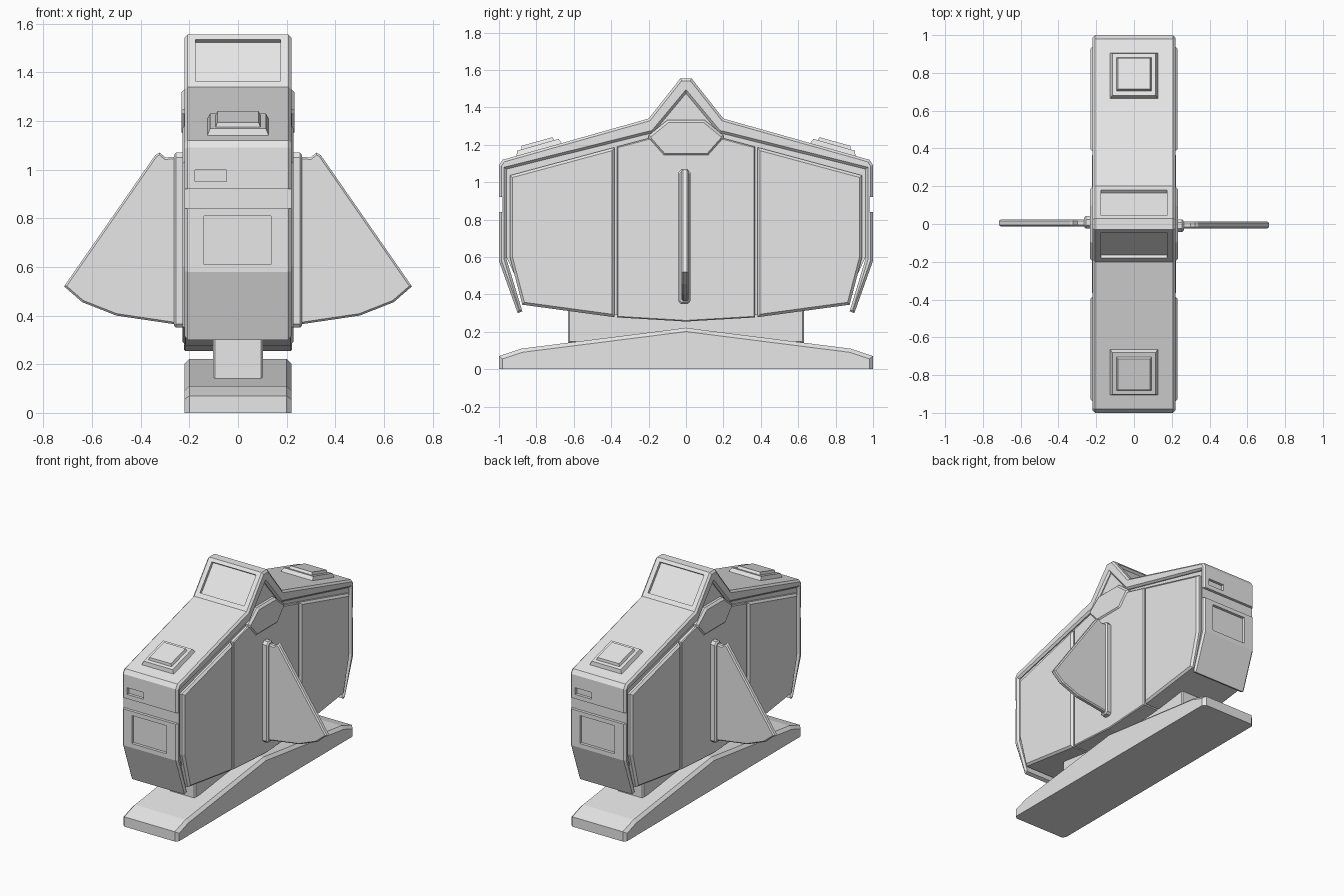
import bpy
import bmesh
from math import atan2, pi, sqrt
from mathutils import Matrix, Vector

cube = bpy.data.objects.get("Cube")
if cube:
    bpy.data.objects.remove(cube, do_unlink=True)

grey = bpy.data.materials.new("plain_grey")
grey.use_nodes = True
grey.diffuse_color = (0.8, 0.8, 0.8, 1)
grey.node_tree.nodes["Principled BSDF"].inputs["Base Color"].default_value = (0.8, 0.8, 0.8, 1)

TURN = Matrix.Rotation(pi, 4, "Z")
ENDS = (("front", Matrix.Identity(4)), ("back", TURN))
SIDES = (("left", Matrix.Identity(4)), ("right", TURN))


def finish(bm, name, matrix=Matrix.Identity(4)):
    bmesh.ops.transform(bm, matrix=matrix, verts=bm.verts)
    bmesh.ops.recalc_face_normals(bm, faces=bm.faces)
    mesh = bpy.data.meshes.new(name)
    bm.to_mesh(mesh)
    bm.free()
    mesh.materials.append(grey)
    obj = bpy.data.objects.new(name, mesh)
    bpy.context.collection.objects.link(obj)
    return obj


def mirrored(half):
    """Complete a profile that is symmetric about y = 0."""
    return half + [(-y, z) for y, z in reversed(half) if y != 0]


def prism(name, outline, half, bevel=0.0, matrix=Matrix.Identity(4), flat_base=False):
    """Extrude a y-z outline along x and chamfer the rims of its two caps."""
    bm = bmesh.new()
    face = bm.faces.new([bm.verts.new((-half, y, z)) for y, z in outline])
    new = bmesh.ops.extrude_face_region(bm, geom=[face])["geom"]
    moved = [v for v in new if isinstance(v, bmesh.types.BMVert)]
    bmesh.ops.translate(bm, verts=moved, vec=(2 * half, 0, 0))
    bmesh.ops.recalc_face_normals(bm, faces=bm.faces)
    if bevel:
        rims = [e for e in bm.edges
                if abs(e.verts[0].co.x - e.verts[1].co.x) < 1e-4
                and not (flat_base and max(v.co.z for v in e.verts) < 1e-4)]
        bmesh.ops.bevel(bm, geom=rims, offset=bevel, segments=1, affect="EDGES")
    return finish(bm, name, matrix)


def frustum(bm, bottom, top, z0, z1):
    placed = Matrix.Translation((0, 0, (z0 + z1) / 2)) @ Matrix.Rotation(pi / 4, 4, "Z")
    bmesh.ops.create_cone(bm, cap_ends=True, segments=4, radius1=bottom * sqrt(2),
                          radius2=top * sqrt(2), depth=z1 - z0, matrix=placed)


# Foot and pedestal
prism("base", mirrored([(-1, 0), (-1, .07), (-.88, .11), (-.05, .215), (0, .222)]),
      .22, .02, flat_base=True)
prism("pedestal", mirrored([(-.63, .14), (-.63, .36)]), .103, .008)

# Recessed core behind the panels
prism("core", mirrored([(0, .27), (-.38, .29), (-.85, .36), (-.96, .6), (-.96, 1.08),
                        (-.18, 1.3), (0, 1.49)]), .2)

# Outer shell wrapping over the ends and roof
outer = [(-.9, .3), (-1, .58), (-1, 1.09), (-.98, 1.12), (-.2, 1.34), (-.03, 1.555)]
inner = [(.875, .31), (.96, .59), (.96, 1.07), (.175, 1.265), (0, 1.475)]
shell = prism("shell", mirrored(outer) + mirrored(inner), .22, .013)

# Recessed windows, slots and grooves cut into the shell
gable = atan2(.215, .17)
recesses = [
    ((0, -.113, 1.45), (.35, .217, .04), gable),
    ((-.002, -1, .71), (.275, .04, .2), 0),
    ((-.112, -1, .975), (.128, .04, .048), 0),
    ((0, -1, .88), (.6, .04, .08), 0),
]
cut = bmesh.new()
for _, end in ENDS:
    for place, size, tilt in recesses:
        bmesh.ops.create_cube(cut, size=1, matrix=end @ Matrix.Translation(place)
                              @ Matrix.Rotation(tilt, 4, "X")
                              @ Matrix.Diagonal(Vector((*size, 1))))
cutter = finish(cut, "recess_cutter")
cutter.hide_render = True
mod = shell.modifiers.new("recesses", "BOOLEAN")
mod.operation = "DIFFERENCE"
mod.solver = "EXACT"
mod.object = cutter
bpy.context.view_layer.objects.active = shell
bpy.ops.object.modifier_apply(modifier=mod.name)
bpy.data.objects.remove(cutter, do_unlink=True)

# Side panels, separated by narrow gaps
prism("middle_panel", mirrored([(0, .255), (-.369, .277), (-.369, 1.19), (-.2, 1.235)]),
      .223, .006)
for end, turn in ENDS:
    prism(end + "_panel", [(-.381, .278), (-.875, .345), (-.942, .6), (-.942, 1.036),
                           (-.381, 1.187)], .229, .014, turn)

# Faceted cover under the gable
prism("gable_cover", mirrored([(-.12, 1.14), (-.2, 1.23), (-.2, 1.25), (-.1, 1.332)]),
      .232, .014)

# Stepped roof pads
roof = atan2(.22, .78)
for end, turn in ENDS:
    pad = bmesh.new()
    frustum(pad, .13, .115, -.01, .026)
    frustum(pad, .094, .085, .02, .044)
    finish(pad, end + "_roof_pad",
           turn @ Matrix.Translation((0, -.785, 1.175)) @ Matrix.Rotation(roof, 4, "X"))

# Side fins on rounded root bars
fin = [(.23, .36), (.5, .4), (.64, .455), (.715, .52), (.34, 1.06), (.322, 1.07),
       (.298, 1.05), (.23, 1.055)]
bar = [(-.02, .35), (.02, .35), (.033, .365), (.033, 1.05), (.016, 1.07),
       (-.016, 1.07), (-.033, 1.05), (-.033, .365)]
for side, turn in SIDES:
    prism(side + "_fin", fin, .019, .008,
          turn @ Matrix.Translation((0, -.005, 0)) @ Matrix.Rotation(-pi / 2, 4, "Z"))
    prism(side + "_fin_root", bar, .033, .009, turn @ Matrix.Translation((.231, -.009, 0)))
